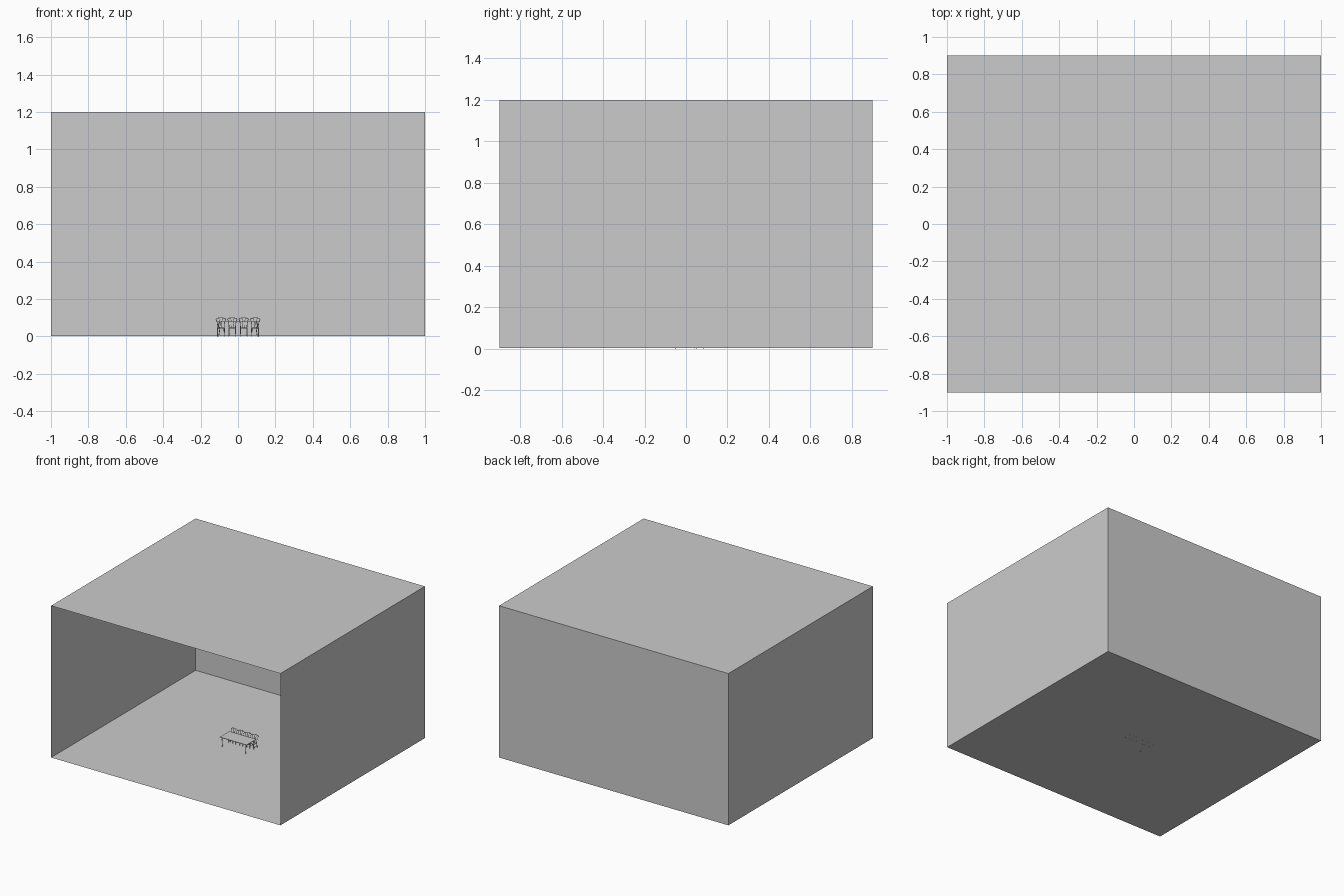
import bpy, bmesh

if "Cube" in bpy.data.objects:
    bpy.data.objects.remove(bpy.data.objects["Cube"])

def mesh_object(name, bm):
    me = bpy.data.meshes.new(name)
    bm.to_mesh(me)
    bm.free()
    ob = bpy.data.objects.new(name, me)
    bpy.context.collection.objects.link(ob)
    return ob

def panel(name, corners):
    bm = bmesh.new()
    bm.faces.new([bm.verts.new(c) for c in corners])
    return mesh_object(name, bm)

def slab(name, centre, size, bevel):
    bm = bmesh.new()
    bmesh.ops.create_cube(bm, size=1)
    for v in bm.verts:
        v.co = [c + a * s for c, a, s in zip(centre, v.co, size)]
    bmesh.ops.bevel(bm, geom=bm.edges[:], offset=bevel, segments=2,
                    affect='EDGES', profile=0.5)
    return mesh_object(name, bm)

def rod(name, points, radius, taper=None):
    cu = bpy.data.curves.new(name, 'CURVE')
    cu.dimensions = '3D'
    cu.bevel_depth = radius
    cu.bevel_resolution = 1
    cu.resolution_u = 4
    cu.use_fill_caps = True
    sp = cu.splines.new('BEZIER')
    sp.bezier_points.add(len(points) - 1)
    for i, (bp, p) in enumerate(zip(sp.bezier_points, points)):
        bp.co = p
        bp.handle_left_type = bp.handle_right_type = 'AUTO'
        bp.radius = taper[i] if taper else 1
    ob = bpy.data.objects.new(name, cu)
    bpy.context.collection.objects.link(ob)
    bpy.ops.object.select_all(action='DESELECT')
    ob.select_set(True)
    bpy.context.view_layer.objects.active = ob
    bpy.ops.object.convert(target='MESH')
    ob = bpy.context.view_layer.objects.active
    bpy.ops.object.shade_smooth_by_angle()
    return ob

# Room shell, open at the front
X, Y, B, T = 1.0, 0.9, 0.003, 1.2
panel("floor", [(-X, -Y, B), (X, -Y, B), (X, Y, B), (-X, Y, B)])
panel("ceiling", [(-X, -Y, T), (-X, Y, T), (X, Y, T), (X, -Y, T)])
panel("back_wall", [(-X, Y, B), (X, Y, B), (X, Y, T), (-X, Y, T)])
panel("left_wall", [(-X, -Y, B), (-X, Y, B), (-X, Y, T), (-X, -Y, T)])
panel("right_wall", [(X, -Y, B), (X, -Y, T), (X, Y, T), (X, Y, B)])

# Dining table with curved legs
slab("table_top", (0, 0, 0.078), (0.236, 0.12, 0.004), 0.001)
for sx in (-1, 1):
    for sy in (-1, 1):
        prof = [(0.098, 0.046, 0.077), (0.104, 0.051, 0.062),
                (0.099, 0.046, 0.03), (0.104, 0.051, 0.001)]
        rod("table_leg", [(sx * x, sy * y, z) for x, y, z in prof],
            0.003, [1, 1.1, 0.6, 0.8])

# One chair, centred on x = 0 and facing the table
W = 0.019
parts = [slab("seat", (0, 0.059, 0.044), (0.042, 0.042, 0.005), 0.0015)]
for s in (-1, 1):
    parts.append(rod("front_leg", [(s * W, 0.041, 0.043), (s * 0.019, 0.041, 0.025),
                                   (s * 0.018, 0.039, 0)], 0.0018, [1.2, 1, 0.8]))
    parts.append(rod("back_post", [(s * 0.018, 0.085, 0), (s * 0.017, 0.079, 0.043),
                                   (s * 0.02, 0.083, 0.075), (s * 0.026, 0.087, 0.094)],
                     0.0017))
    parts.append(rod("back_spindle", [(s * 0.006, 0.079, 0.045), (s * 0.004, 0.083, 0.07),
                                      (s * 0.008, 0.087, 0.095)], 0.0012))
    parts.append(rod("side_stretcher", [(s * 0.018, 0.041, 0.018), (s * 0.018, 0.082, 0.018)],
                     0.001))
parts.append(rod("crest_rail", [(-0.028, 0.087, 0.091), (-0.018, 0.088, 0.097),
                                (0, 0.089, 0.099), (0.018, 0.088, 0.097),
                                (0.028, 0.087, 0.091)], 0.002))

# Row of four chairs behind the table
for part in parts:
    for i in range(4):
        ob = part if i == 0 else part.copy()
        if i:
            bpy.context.collection.objects.link(ob)
        ob.location.x = -0.0915 + 0.061 * i
